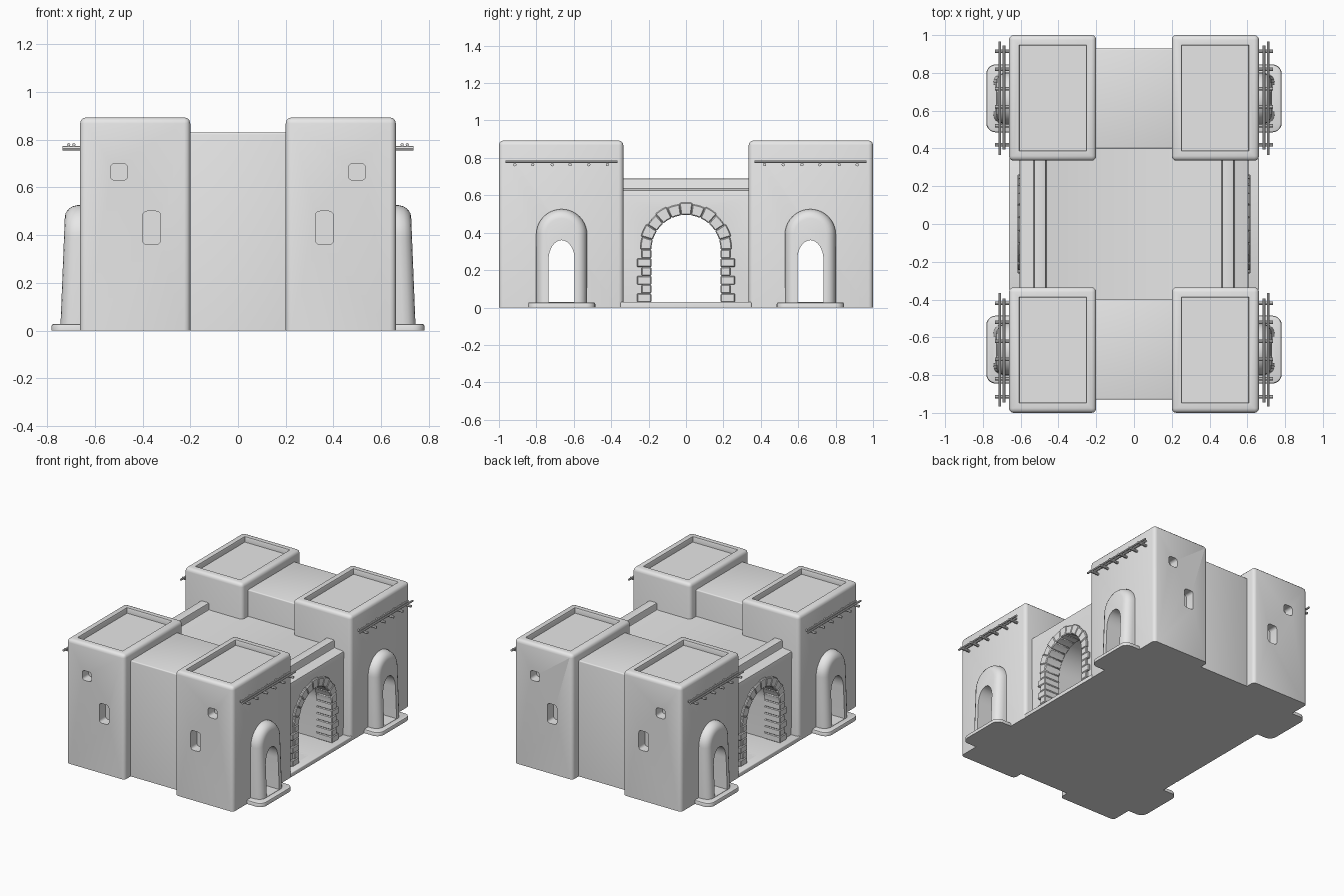
import bpy, bmesh, math
from mathutils import Vector, Matrix

cube = bpy.data.objects.get("Cube")
if cube:
    bpy.data.objects.remove(cube)

plaster = bpy.data.materials.new("plain grey plaster")
plaster.use_nodes = True
plaster.diffuse_color = (0.8, 0.8, 0.8, 1)
plaster.node_tree.nodes["Principled BSDF"].inputs["Base Color"].default_value = (0.8, 0.8, 0.8, 1)


def add(name, bm, sx=1, sy=1, cutters=()):
    """Mirror a mesh into a quadrant, link it and cut its openings."""
    copy = bm.copy()
    bmesh.ops.scale(copy, vec=(sx, sy, 1), verts=copy.verts)
    bmesh.ops.recalc_face_normals(copy, faces=copy.faces)
    mesh = bpy.data.meshes.new(name)
    copy.to_mesh(mesh)
    copy.free()
    mesh.materials.append(plaster)
    ob = bpy.data.objects.new(name, mesh)
    bpy.context.collection.objects.link(ob)
    bpy.ops.object.select_all(action='DESELECT')
    bpy.context.view_layer.objects.active = ob
    ob.select_set(True)
    for cut in cutters:
        tool = add("cutter", cut, sx, sy)
        tool.hide_render = True
        bpy.ops.object.select_all(action='DESELECT')
        bpy.context.view_layer.objects.active = ob
        ob.select_set(True)
        mod = ob.modifiers.new("opening", 'BOOLEAN')
        mod.operation, mod.solver, mod.object = 'DIFFERENCE', 'EXACT', tool
        bpy.ops.object.modifier_apply(modifier=mod.name)
        bpy.data.objects.remove(tool)
    bpy.ops.object.shade_smooth_by_angle(angle=math.radians(35))
    return ob


def box(x, y, z, bevel=0, axis=None, segments=3, into=None):
    """Box from three ranges; bevels all edges above ground, or those along one axis."""
    bm = bmesh.new()
    size = Vector((x[1] - x[0], y[1] - y[0], z[1] - z[0]))
    mid = Vector((sum(x), sum(y), sum(z))) / 2
    bmesh.ops.create_cube(bm, size=1, matrix=Matrix.Translation(mid) @ Matrix.Diagonal((*size, 1)))
    if bevel:
        def chosen(e):
            a, b = (v.co for v in e.verts)
            if axis is not None:
                return abs((a - b)[axis]) > 1e-4
            return max(a.z, b.z) > z[0] + 1e-4
        bmesh.ops.bevel(bm, geom=[e for e in bm.edges if chosen(e)], offset=bevel,
                        segments=segments, profile=0.5, affect='EDGES')
    return bm


def prism(points, axis, lo, hi, bm=None):
    """Extrude a flat outline along x (outline in y, z) or y (outline in x, z)."""
    bm = bm or bmesh.new()
    place = (lambda p, t: (t, *p)) if axis == 0 else (lambda p, t: (p[0], t, p[1]))
    a = [bm.verts.new(place(p, lo)) for p in points]
    b = [bm.verts.new(place(p, hi)) for p in points]
    bm.faces.new(a)
    bm.faces.new(b[::-1])
    for i in range(len(a)):
        j = (i + 1) % len(a)
        bm.faces.new((a[i], a[j], b[j], b[i]))
    return bm


def arch(centre, half, base, spring, rise, steps=20):
    """Arched outline in (y, z)."""
    pts = [(centre + half, base)]
    for i in range(steps + 1):
        t = math.pi * i / steps
        pts.append((centre + half * math.cos(t), spring + rise * math.sin(t)))
    return pts + [(centre - half, base)]


QUADRANTS = [(sx, sy) for sy in (-1, 1) for sx in (-1, 1)]
DOOR_Y = 0.665

# Openings
door = prism(arch(DOOR_Y, 0.07, 0.03, 0.255, 0.105, 16), 0, -0.9, 0.9)
low_window = box((0.325, 0.4), (0.93, 1.1), (0.36, 0.5), 0.018, 1)
high_window = box((0.463, 0.535), (0.93, 1.1), (0.63, 0.7), 0.018, 1)

# Corner towers with sunken roofs
tower = box((0.2, 0.662), (0.335, 1), (0, 0.893), 0.025)
tower.normal_update()
roof = max(tower.faces, key=lambda f: f.calc_center_median().z)
bmesh.ops.inset_individual(tower, faces=[roof], thickness=0.038)
bmesh.ops.inset_individual(tower, faces=[roof], thickness=0.004, depth=-0.008)
bmesh.ops.translate(tower, vec=(0, 0, -0.03),
                    verts=bmesh.ops.extrude_discrete_faces(tower, faces=[roof])["faces"][0].verts)
for sx, sy in QUADRANTS:
    add("corner_tower", tower, sx, sy, (door, low_window, high_window))

# Wall blocks between the towers
block = box((-0.25, 0.25), (0.4, 0.93), (0, 0.83), 0.008)
for sy in (-1, 1):
    add("link_wall", block, 1, sy, (door,))

# Central hall with parapets and vaulted passage
half = [(0.6, 0), (0.605, 0.628), (0.53, 0.635), (0.53, 0.69), (0.465, 0.69), (0.465, 0.64)]
hall = prism(half + [(-x, z) for x, z in half[::-1]], 1, -0.41, 0.41)
ridges = [e for e in hall.edges if abs(e.verts[0].co.y - e.verts[1].co.y) > 0.5
          and e.verts[0].co.z > 0.1]
bmesh.ops.bevel(hall, geom=ridges, offset=0.009, segments=2, profile=0.5, affect='EDGES')
passage = prism(arch(0, 0.192, 0.03, 0.31, 0.192, 24), 0, -0.9, 0.9)
add("central_hall", hall, cutters=(passage,))
add("threshold_slab", box((-0.662, 0.662), (-0.35, 0.35), (0, 0.03), 0.006))

# Stone surround of the passage
stones = bmesh.new()
SPRING, INNER, FRONT, BACK = 0.31, 0.185, 0.617, 0.49


def stone(points):
    part = prism(points, 0, BACK, FRONT)
    bmesh.ops.recalc_face_normals(part, faces=part.faces)
    bmesh.ops.bevel(part, geom=part.edges[:], offset=0.005, segments=1, affect='EDGES')
    mesh = bpy.data.meshes.new("stone")
    part.to_mesh(mesh)
    part.free()
    stones.from_mesh(mesh)
    bpy.data.meshes.remove(mesh)


COUNT, COURSES = 11, 6
for i in range(COUNT):
    a, b = math.pi * i / COUNT, math.pi * (i + 1) / COUNT
    outer = 0.252 if i % 2 else 0.245
    stone([(r * math.cos(t), SPRING + r * math.sin(t))
           for r, t in ((INNER, a), (outer, a), (outer, (a + b) / 2), (outer, b),
                        (INNER, b), (INNER, (a + b) / 2))])
step = (SPRING - 0.028) / COURSES
for i in range(COURSES):
    z = 0.028 + i * step
    outer = 0.238 if i % 2 else 0.262
    for s in (-1, 1):
        stone([(s * INNER, z), (s * outer, z), (s * outer, z + step), (s * INNER, z + step)])
for sx in (-1, 1):
    add("arch_stones", stones, sx)

# Rounded door surrounds and their steps
surround = bmesh.new()
rings = []
for x, inset in ((0.6, 0), (0.672, 0), (0.695, 0.006), (0.712, 0.018), (0.722, 0.034), (0.725, 0.05)):
    w = 0.136 - inset
    rings.append([surround.verts.new((x + 0.02 * max(0, 1 - z / 0.5) * (x > 0.65), y, z))
                  for y, z in arch(DOOR_Y, w, 0.005, 0.39, w)])
for a, b in zip(rings, rings[1:]):
    for i in range(len(a)):
        j = (i + 1) % len(a)
        surround.faces.new((a[i], a[j], b[j], b[i]))
surround.faces.new(rings[0])
surround.faces.new(rings[-1])

doorstep = box((0.6, 0.782), (0.485, 0.845), (0, 0.028), 0.05, 2, 5)
rim = [e for e in doorstep.edges if min(v.co.z for v in e.verts) > 0.02]
bmesh.ops.bevel(doorstep, geom=rim, offset=0.01, segments=2, profile=0.5, affect='EDGES')

# Timber poles resting on pegs
poles = bmesh.new()


def pole(centre, length, radius, axis):
    turn = Matrix.Rotation(math.pi / 2, 4, axis)
    bmesh.ops.create_cone(poles, cap_ends=True, segments=8, radius1=radius, radius2=radius,
                          depth=length, matrix=Matrix.Translation(centre) @ turn)


pole((0.688, 0.67, 0.779), 0.55, 0.007, 'X')
pole((0.71, 0.665, 0.779), 0.6, 0.007, 'X')
for y in (0.42, 0.52, 0.62, 0.715, 0.82, 0.915):
    pole((0.69, y, 0.764), 0.09, 0.009, 'Y')

for sx, sy in QUADRANTS:
    add("door_surround", surround, sx, sy, (door,))
    add("doorstep", doorstep, sx, sy)
    add("timber_poles", poles, sx, sy)
